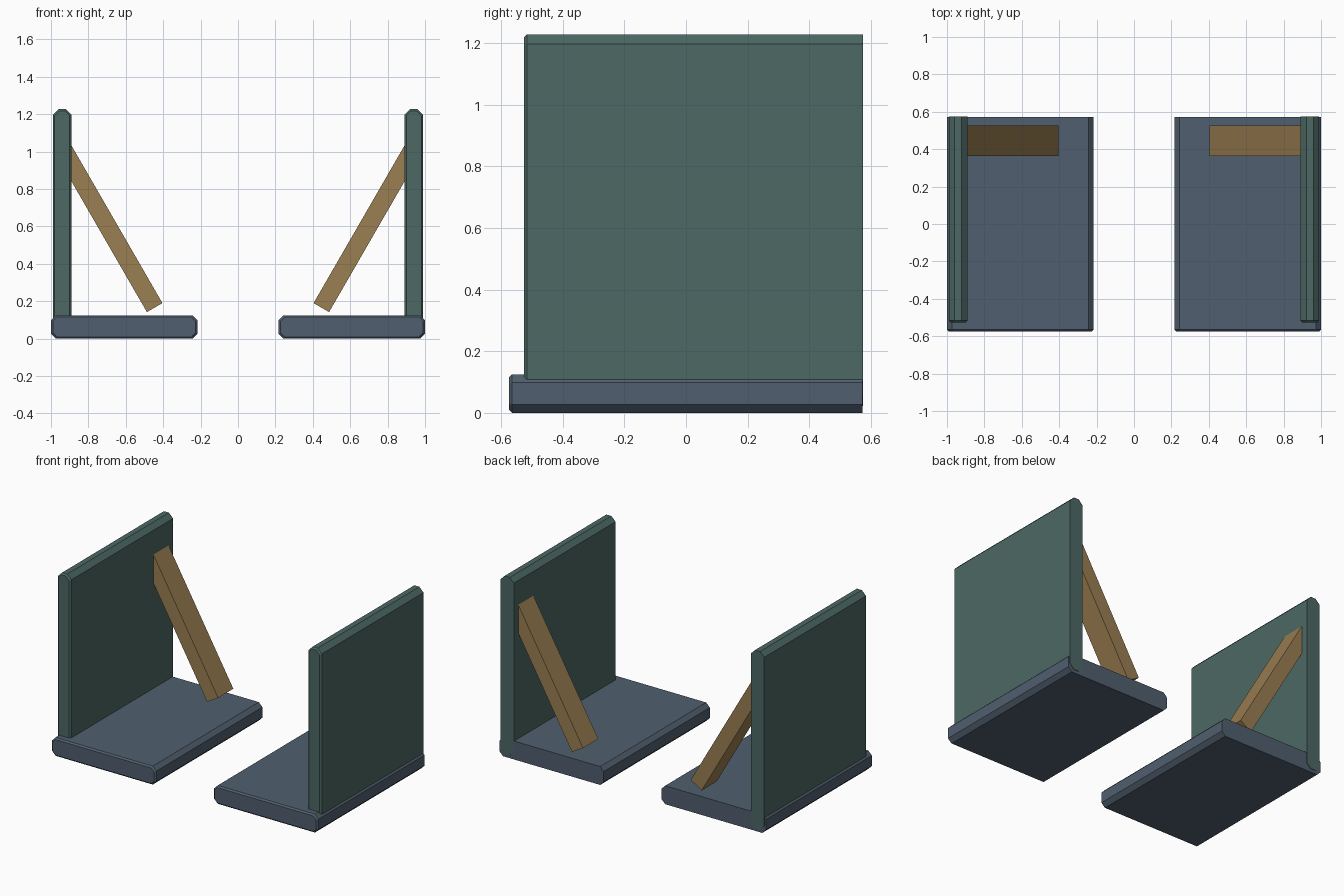
import bpy
import bmesh

if "Cube" in bpy.data.objects:
    bpy.data.objects.remove(bpy.data.objects["Cube"], do_unlink=True)


def make_material(name, colour):
    mat = bpy.data.materials.new(name)
    mat.use_nodes = True
    mat.diffuse_color = (*colour, 1)
    mat.node_tree.nodes["Principled BSDF"].inputs["Base Color"].default_value = (*colour, 1)
    return mat


slate = make_material("slate blue", (0.080, 0.114, 0.156))
green = make_material("dark green", (0.072, 0.138, 0.127))
wood = make_material("brown wood", (0.328, 0.209, 0.084))


def octagon(x0, x1, z0, z1, c):
    """Rectangle in x and z with its corners cut by c."""
    return [(x0 + c, z0), (x1 - c, z0), (x1, z0 + c), (x1, z1 - c),
            (x1 - c, z1), (x0 + c, z1), (x0, z1 - c), (x0, z0 + c)]


def loft(name, side, rings, mat):
    """Join (y, profile) rings into a closed solid; side mirrors it in x."""
    bm = bmesh.new()
    loops = [[bm.verts.new((side * x, y, z)) for x, z in prof] for y, prof in rings]
    bm.faces.new(loops[0])
    bm.faces.new(loops[-1])
    for a, b in zip(loops, loops[1:]):
        for i in range(len(a)):
            j = (i + 1) % len(a)
            bm.faces.new((a[i], a[j], b[j], b[i]))
    bmesh.ops.recalc_face_normals(bm, faces=bm.faces)
    mesh = bpy.data.meshes.new(name)
    bm.to_mesh(mesh)
    bm.free()
    mesh.materials.append(mat)
    obj = bpy.data.objects.new(name, mesh)
    bpy.context.collection.objects.link(obj)
    return obj


def slab(name, side, bounds, cut, front, back, mat, b=0.01):
    """Slab with chamfered long edges and a small bevel round the front."""
    x0, x1, z0, z1 = bounds
    full = octagon(x0, x1, z0, z1, cut)
    inset = octagon(x0 + b, x1 - b, z0 + b, z1 - b, cut - 0.586 * b)
    loft(name, side, [(front, inset), (front + b, full), (back, full)], mat)


# Brace profile: a tilted bar whose upper end is buried in the panel
run, rise = 0.49, 0.849
brace = [(0.404, 0.190), (0.487, 0.142), (0.487 + run, 0.142 + rise), (0.404 + run, 0.190 + rise)]

for label, side in (("left", 1), ("right", -1)):
    slab(label + "_base", side, (0.217, 1.0, 0.0, 0.125), 0.027, -0.575, 0.572, slate)
    slab(label + "_panel", side, (0.89, 0.99, 0.022, 1.228), 0.031, -0.526, 0.575, green)
    loft(label + "_brace", side, [(0.364, brace), (0.527, brace)], wood)
